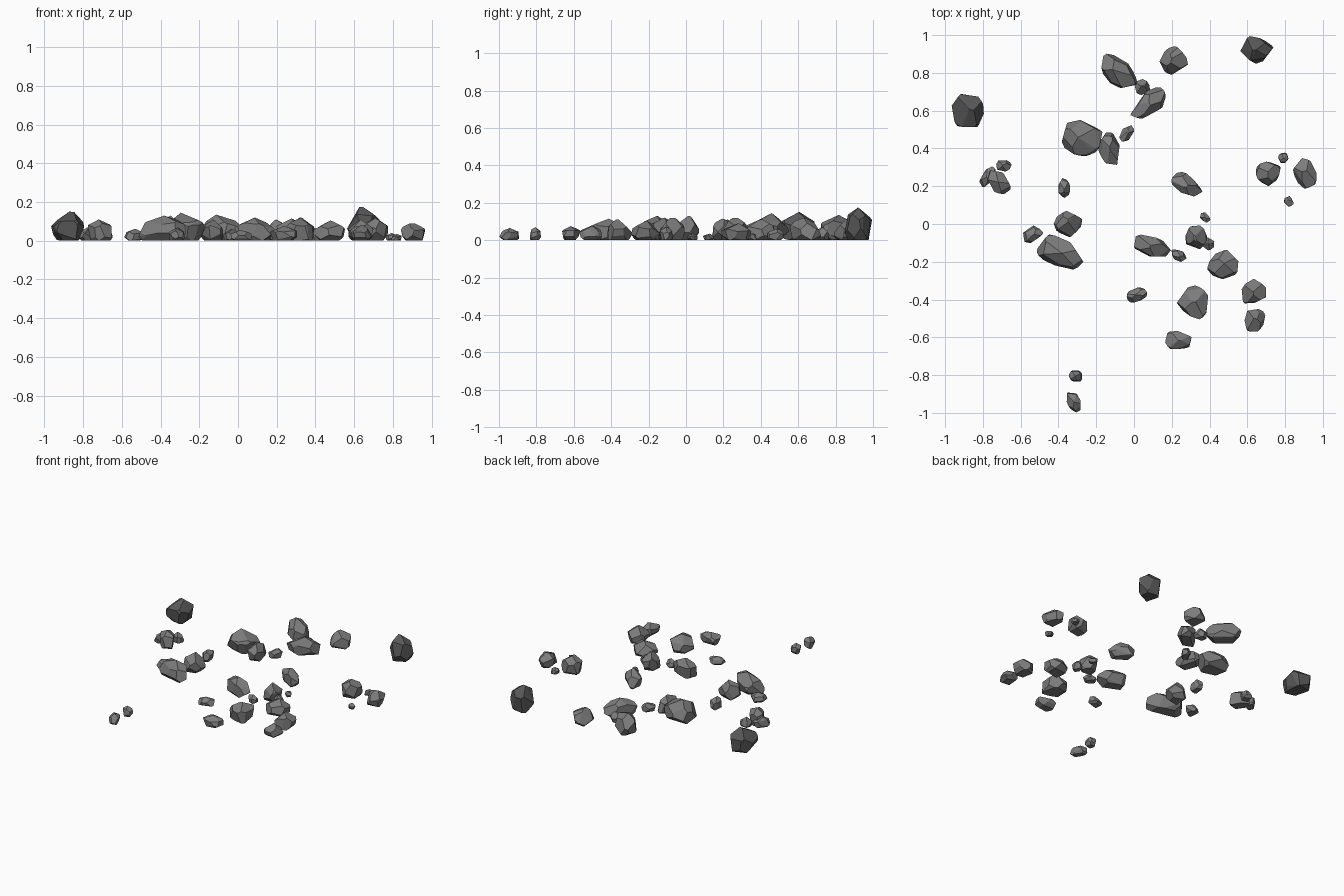
import bpy, bmesh, math, random
from mathutils import Vector, Matrix

if "Cube" in bpy.data.objects:
    bpy.data.objects.remove(bpy.data.objects["Cube"])


def grey(name, value):
    mat = bpy.data.materials.new(name)
    mat.diffuse_color = (value, value, value, 1)
    mat.use_nodes = True
    mat.node_tree.nodes["Principled BSDF"].inputs["Base Color"].default_value = mat.diffuse_color
    return mat


def rock(name, mat, seed, x, y, length, width, height, angle=0, taper=0):
    """Chisel a ball with random planes, then fit it to the wanted size on the ground."""
    rng = random.Random(seed)
    bm = bmesh.new()
    bmesh.ops.create_icosphere(bm, subdivisions=3, radius=1.12)

    # cutting planes: flat base, sides, top facets, lower facets
    cuts = [(Vector((0, 0, -1)), 0.62)]
    for count, low, high in ((7, -0.35, 0.45), (4, 0.7, 1.8), (4, -1.0, -0.8)):
        for i in range(count):
            a = i * math.tau / count + rng.uniform(-0.35, 0.35)
            n = Vector((math.cos(a), math.sin(a), rng.uniform(low, high))).normalized()
            cuts.append((n, rng.uniform(0.76, 0.92)))
    for n, d in cuts:
        bmesh.ops.bisect_plane(bm, geom=bm.verts[:] + bm.edges[:] + bm.faces[:],
                               plane_co=n * d, plane_no=n, clear_outer=True)
        rim = [e for e in bm.edges if e.is_boundary]
        if rim:
            bmesh.ops.holes_fill(bm, edges=rim, sides=0)
    bmesh.ops.remove_doubles(bm, verts=bm.verts[:], dist=0.12)
    pts = [v.co.copy() for v in bm.verts]
    bm.free()

    # wedge-shaped footprint, then exact size
    for p in pts:
        p.y *= 1 + taper * p.x
    lo = Vector([min(p[i] for p in pts) for i in range(3)])
    hi = Vector([max(p[i] for p in pts) for i in range(3)])
    size = Vector((length, width, height))
    turn = Matrix.Rotation(math.radians(angle), 3, 'Z')
    bm = bmesh.new()
    for p in pts:
        q = Vector([((p[i] - lo[i]) / (hi[i] - lo[i]) - (0.5 if i < 2 else 0)) * size[i]
                    for i in range(3)])
        bm.verts.new(turn @ q + Vector((x, y, 0)))

    # skin the points and join the leftover ball facets into broad flat faces
    bmesh.ops.convex_hull(bm, input=bm.verts[:])
    bmesh.ops.delete(bm, geom=[v for v in bm.verts if not v.link_faces], context='VERTS')
    bmesh.ops.dissolve_limit(bm, angle_limit=math.radians(8),
                             verts=bm.verts[:], edges=bm.edges[:])
    bmesh.ops.recalc_face_normals(bm, faces=bm.faces[:])
    mesh = bpy.data.meshes.new(name)
    bm.to_mesh(mesh)
    bm.free()
    mesh.materials.append(mat)
    bpy.context.collection.objects.link(bpy.data.objects.new(name, mesh))


# x, y, length, width, height, turn in degrees, taper
dark_boulders = [
    (0.65, 0.925, 0.175, 0.15, 0.175, 10, -0.4),
    (-0.88, 0.60, 0.17, 0.175, 0.15, 0, 0),
]
boulders = [
    (-0.275, 0.455, 0.21, 0.19, 0.145, -5, 0),
    (-0.085, 0.805, 0.23, 0.14, 0.135, -48, 0),
    (0.075, 0.635, 0.22, 0.12, 0.12, 38, 0.25),
    (-0.385, -0.155, 0.25, 0.145, 0.13, -24, 0),
    (0.095, -0.12, 0.20, 0.105, 0.12, -22, 0.1),
    (0.31, -0.415, 0.165, 0.18, 0.115, 0, 0.1),
    (0.47, -0.215, 0.165, 0.155, 0.105, 0, 0),
]
stones = [
    (0.21, 0.865, 0.15, 0.15, 0.11, 0, 0),
    (-0.13, 0.395, 0.18, 0.115, 0.11, -75, 0),
    (-0.72, 0.225, 0.15, 0.10, 0.11, -50, 0.1),
    (0.28, 0.205, 0.175, 0.10, 0.115, -35, -0.1),
    (0.71, 0.265, 0.13, 0.13, 0.12, 0, 0),
    (0.905, 0.27, 0.16, 0.115, 0.09, -70, 0.1),
    (-0.35, 0.0, 0.15, 0.14, 0.13, 0, 0),
    (0.33, -0.07, 0.115, 0.125, 0.12, 0, 0),
    (0.635, -0.355, 0.13, 0.13, 0.11, 0, 0),
    (0.64, -0.51, 0.11, 0.12, 0.08, 0, 0),
    (0.235, -0.615, 0.14, 0.095, 0.075, 0, 0),
]
pebbles = [
    (0.045, 0.725, 0.08, 0.085, 0.07, 0, 0),
    (-0.04, 0.48, 0.10, 0.06, 0.06, 55, 0),
    (-0.775, 0.25, 0.12, 0.055, 0.07, 60, 0),
    (-0.69, 0.31, 0.08, 0.06, 0.07, -10, 0),
    (-0.37, 0.19, 0.105, 0.06, 0.08, 90, -0.1),
    (0.79, 0.35, 0.055, 0.055, 0.04, 0, 0),
    (0.82, 0.12, 0.055, 0.045, 0.035, -45, 0),
    (-0.54, -0.055, 0.11, 0.07, 0.06, 33, 0),
    (0.235, -0.165, 0.09, 0.06, 0.055, -35, 0),
    (0.375, 0.035, 0.06, 0.04, 0.035, -45, 0),
    (0.395, -0.105, 0.065, 0.06, 0.07, -40, 0),
    (0.015, -0.375, 0.11, 0.07, 0.055, 20, 0),
    (-0.31, -0.805, 0.07, 0.06, 0.07, 0, 0),
    (-0.32, -0.94, 0.115, 0.07, 0.065, -62, 0),
]
light, dark = grey("grey_stone", 0.20), grey("dark_stone", 0.10)
for base, mat, group in (("dark_boulder", dark, dark_boulders), ("boulder", light, boulders),
                         ("stone", light, stones), ("pebble", light, pebbles)):
    for i, spec in enumerate(group):
        rock(f"{base}_{i + 1}", mat, f"{base}{i}", *spec)
